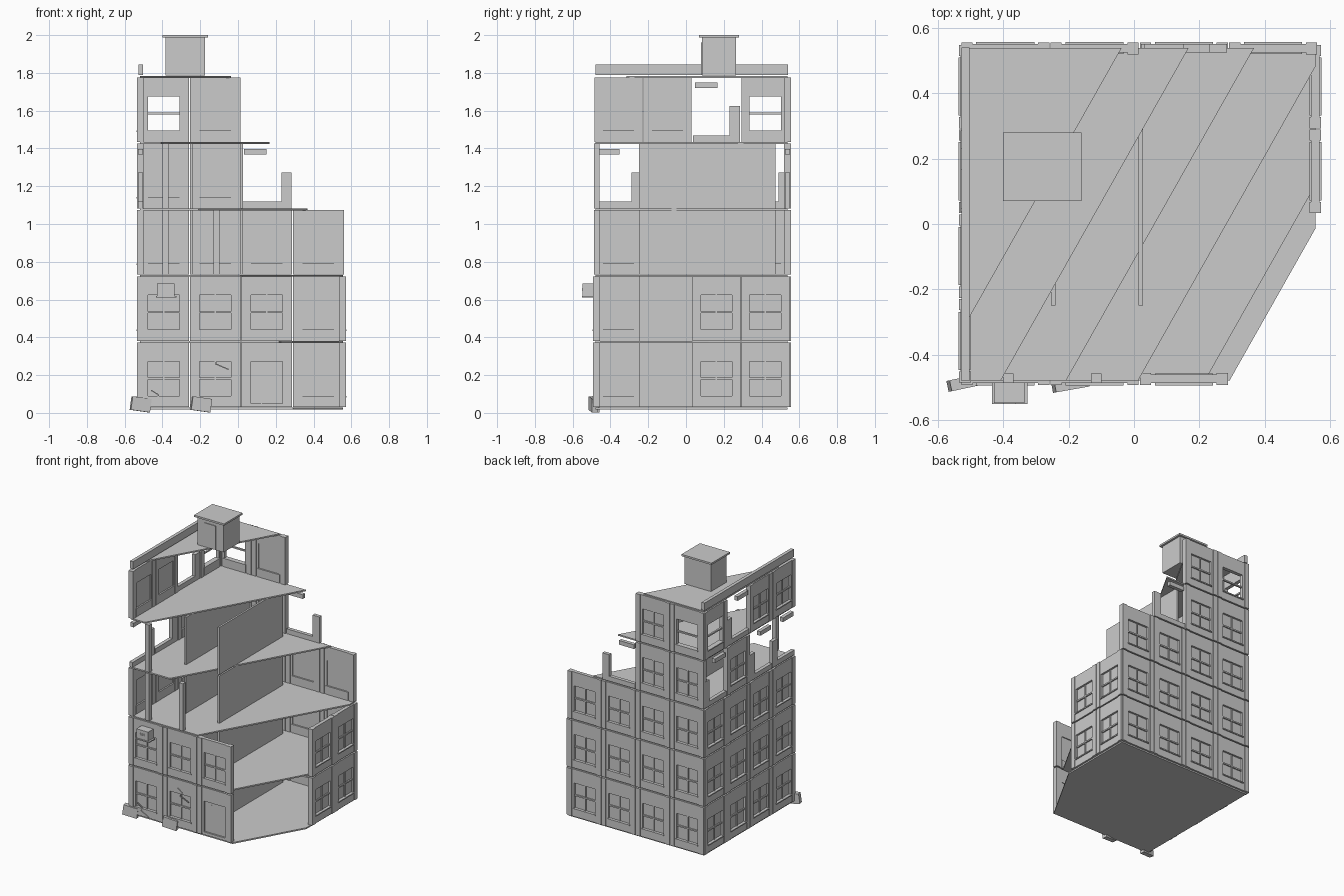
import bpy, bmesh, math
from mathutils import Matrix, Vector

cube = bpy.data.objects.get("Cube")
if cube:
    bpy.data.objects.remove(cube)

GREY = (0.6, 0.6, 0.6, 1)
mat = bpy.data.materials.new("concrete grey")
mat.use_nodes = True
mat.diffuse_color = GREY
mat.node_tree.nodes["Principled BSDF"].inputs["Base Color"].default_value = GREY

X0, X1, Y0, Y1 = -0.53, 0.562, -0.487, 0.55
PITCH, HEIGHT, BASE, T = 0.351, 0.342, 0.03, 0.026


def finish(name, bm, matrix=Matrix()):
    mesh = bpy.data.meshes.new(name)
    bm.to_mesh(mesh)
    bm.free()
    mesh.materials.append(mat)
    ob = bpy.data.objects.new(name, mesh)
    ob.matrix_world = matrix
    bpy.context.scene.collection.objects.link(ob)
    return ob


def add_box(bm, x0, x1, y0, y1, z0, z1):
    m = Matrix.Translation(((x0 + x1) / 2, (y0 + y1) / 2, (z0 + z1) / 2))
    bmesh.ops.create_cube(bm, size=1, matrix=m @ Matrix.Diagonal((x1 - x0, y1 - y0, z1 - z0, 1)))


def box(name, *dims, matrix=Matrix()):
    bm = bmesh.new()
    add_box(bm, *dims)
    return finish(name, bm, matrix)


# Wall panels: local x runs along the wall, local y points indoors
def wall_panel(name, matrix, w, kind):
    bm = bmesh.new()
    if kind == "broken":
        add_box(bm, 0.005, w - 0.005, 0, T, 0, 0.035)
        add_box(bm, 0.005, 0.06, 0, T, 0.035, 0.19)
        add_box(bm, w - 0.135, w - 0.015, 0, T, 0.285, 0.315)
        return finish(name, bm, matrix)
    a, b = w / 2 - 0.083, w / 2 + 0.083
    low, high = (0.02 if kind == "door" else 0.06), 0.242
    # pilasters and the wall around the opening
    for u in (0.002, w - 0.036):
        add_box(bm, u, u + 0.034, -0.005, T + 0.005, 0, HEIGHT)
    add_box(bm, 0.036, a, 0, T, 0, HEIGHT)
    add_box(bm, b, w - 0.036, 0, T, 0, HEIGHT)
    add_box(bm, a, b, 0, T, 0, low)
    add_box(bm, a, b, 0, T, high, HEIGHT)
    if kind == "door":
        add_box(bm, a, b, 0.012, 0.02, low, high)
        add_box(bm, w / 2 - 0.03, w / 2 - 0.026, 0.007, 0.012, low, high - 0.02)
    else:
        # sill, apron and sash bars
        add_box(bm, a - 0.006, b + 0.006, -0.007, T + 0.004, low - 0.008, low)
        add_box(bm, a - 0.006, b + 0.006, T, T + 0.004, 0, low - 0.008)
        add_box(bm, a, b, 0.005, 0.018, 0.147, 0.157)
        if kind == "window":
            add_box(bm, w / 2 - 0.004, w / 2 + 0.004, 0.007, 0.016, low, high)
            add_box(bm, a, b, 0.014, 0.019, low, high)
    return finish(name, bm, matrix)


WIDE, DEEP = (X1 - X0) / 4, (Y1 - Y0) / 4
WALLS = {
    "front": ((X0, Y0), 0, WIDE),
    "right": ((X1 + 0.005, Y0), 90, DEEP),
    "back": ((X1, Y1), 180, WIDE),
    "left": ((X0, Y1), -90, DEEP),
}
# One letter per panel on each floor: window, door, open, broken, missing
PLAN = {
    "front": ("wwd-", "www-"),
    "right": ("--ww", "--ww"),
    "back": ("wwww", "wwww", "wwww", "-bww", "--wo"),
    "left": ("wwww", "wwww", "wwww", "bwbb", "obww"),
}
KINDS = {"w": "window", "d": "door", "o": "open", "b": "broken"}
for side, floors in PLAN.items():
    (ox, oy), angle, w = WALLS[side]
    for level, row in enumerate(floors):
        for i, letter in enumerate(row):
            if letter in KINDS:
                m = (Matrix.Translation((ox, oy, BASE + level * PITCH))
                     @ Matrix.Rotation(math.radians(angle), 4, "Z")
                     @ Matrix.Translation((i * w, 0, 0)))
                wall_panel(f"{side}_{KINDS[letter]}_panel", m, w, KINDS[letter])

# Floor slabs, each cut back along a diagonal
SLOPE = Vector((1, 1.77, 0))
for level, cut in enumerate((0.295, 0.22, 0.015, -0.205, -0.405, -0.61)):
    bm = bmesh.new()
    top = BASE + level * PITCH - 0.001
    add_box(bm, X0 + 0.01, X1 - 0.007, Y0 + 0.008, Y1 - 0.012, top - 0.01, top)
    normal = Vector((SLOPE.y, -SLOPE.x, 0))
    bmesh.ops.bisect_plane(bm, geom=bm.verts[:] + bm.edges[:] + bm.faces[:],
                           plane_co=(cut, -0.474, 0), plane_no=normal, clear_outer=True)
    bmesh.ops.holes_fill(bm, edges=[e for e in bm.edges if e.is_boundary])
    finish("roof_slab" if level == 5 else "floor_slab", bm)

# Interior partitions
for level in range(4):
    z = BASE + level * PITCH
    for x in (-0.247, 0.02):
        box("partition_wall", x - 0.007, x + 0.007, -0.25, 0.475, z, z + HEIGHT)

# Bare posts left standing at the front
for x, level in ((-0.385, 2), (-0.385, 3), (-0.115, 2)):
    z = BASE + level * PITCH
    box("front_post", x - 0.016, x + 0.016, Y0, Y0 + 0.03, z, z + HEIGHT)

# Roof parapet and stair hut
box("roof_parapet", -0.527, -0.503, -0.48, 0.54, 1.79, 1.845)
box("roof_hut", -0.385, -0.175, 0.085, 0.265, 1.785, 1.987)
box("roof_hut_cap", -0.4, -0.16, 0.07, 0.28, 1.987, 2.0)
box("roof_hut_door", -0.325, -0.235, 0.08, 0.085, 1.79, 1.96)

# Air conditioner under the upper front window
box("air_conditioner", -0.428, -0.335, -0.548, -0.48, 0.62, 0.685)
box("air_conditioner_tray", -0.435, -0.325, -0.55, -0.485, 0.61, 0.618)
for z in (0.648, 0.658):
    box("air_conditioner_slot", -0.4, -0.362, -0.551, -0.548, z, z + 0.004)

# Rubble blocks on the ground
for x, y, turn in ((-0.515, -0.485, 12), (-0.195, -0.49, 10)):
    m = (Matrix.Translation((x, y, 0.045)) @ Matrix.Rotation(math.radians(turn), 4, "Z")
         @ Matrix.Rotation(math.radians(8), 4, "Y"))
    box("rubble_block", -0.052, 0.052, -0.017, 0.017, -0.036, 0.036, matrix=m)

# Cracks as thin strips on the front wall
for path in (((-0.14, 0.31), (-0.105, 0.285), (-0.12, 0.26), (-0.05, 0.23)),
             ((-0.46, 0.12), (-0.42, 0.095), (-0.435, 0.07), (-0.37, 0.035))):
    for (xa, za), (xb, zb) in zip(path, path[1:]):
        half = math.hypot(xb - xa, zb - za) / 2
        m = (Matrix.Translation(((xa + xb) / 2, Y0 - 0.003, (za + zb) / 2))
             @ Matrix.Rotation(-math.atan2(zb - za, xb - xa), 4, "Y"))
        box("wall_crack", -half, half, -0.003, 0.003, -0.003, 0.003, matrix=m)
